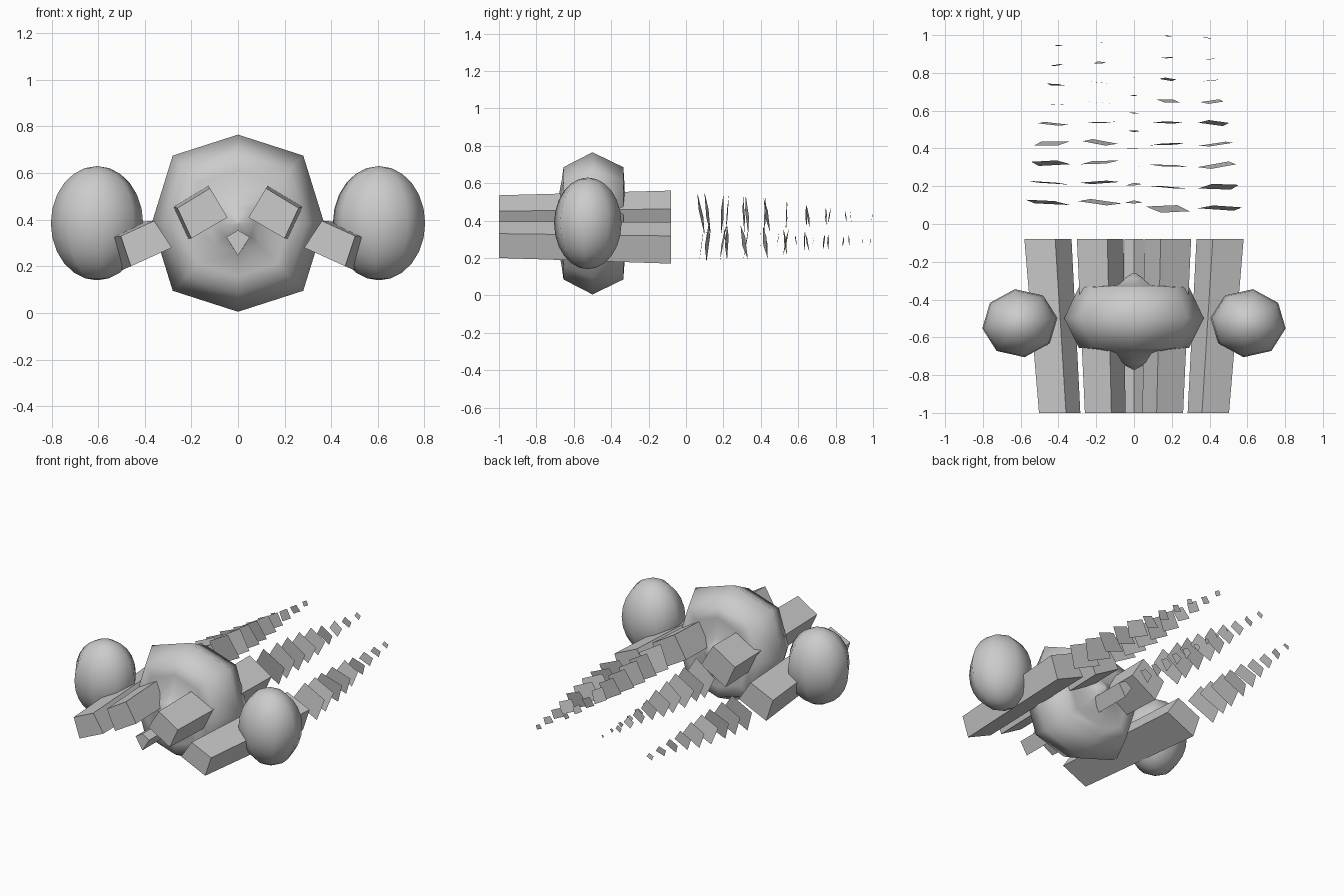
import bpy, bmesh, math, random
from mathutils import Vector, Matrix

if "Cube" in bpy.data.objects:
    bpy.data.objects.remove(bpy.data.objects["Cube"])

random.seed(4)


def make_object(name, verts, faces, smooth=None):
    mesh = bpy.data.meshes.new(name)
    mesh.from_pydata([tuple(v) for v in verts], [], faces)
    bm = bmesh.new()
    bm.from_mesh(mesh)
    if smooth is not None:
        bmesh.ops.recalc_face_normals(bm, faces=bm.faces)
    bm.to_mesh(mesh)
    bm.free()
    obj = bpy.data.objects.new(name, mesh)
    bpy.context.collection.objects.link(obj)
    if smooth is not None:
        bpy.ops.object.select_all(action='DESELECT')
        obj.select_set(True)
        bpy.context.view_layer.objects.active = obj
        bpy.ops.object.shade_smooth_by_angle(angle=math.radians(smooth))
    return obj


def loft(name, rings, smooth):
    # Closed skin through equal-length rings, capped at both ends
    n = len(rings[0])
    verts = [v for r in rings for v in r]
    faces = [(k * n + i, k * n + (i + 1) % n, (k + 1) * n + (i + 1) % n, (k + 1) * n + i)
             for k in range(len(rings) - 1) for i in range(n)]
    faces += [tuple(range(n))[::-1], tuple(range((len(rings) - 1) * n, len(rings) * n))]
    return make_object(name, verts, faces, smooth)


# Central body: eight-sided, with a soft peak at front and back
outline = [(0, .38), (.28, .29), (.37, 0), (.28, -.29),
           (0, -.38), (-.28, -.29), (-.37, 0), (-.28, .29)]
front = [(.02, -.27), (.2, -.235), (.33, -.185), (.6, -.165), (.79, -.155)]
back = [(.79, .165), (.6, .17), (.3, .175), (.15, .21), (.02, .24)]
loft("body", [[(x * t, -.5 + d, .385 + z * t) for x, z in outline]
              for t, d in front + [(1, 0)] + back], 80)

# Side pods
for side, label in ((-1, "left"), (1, "right")):
    bpy.ops.mesh.primitive_uv_sphere_add(segments=8, ring_count=12, radius=1,
                                         location=(side * .605, -.525, .385))
    pod = bpy.context.object
    pod.name = label + "_pod"
    pod.scale = (.2, .182, .245)
    pod.rotation_euler.z = -side * math.radians(8)
    bpy.ops.object.shade_smooth_by_angle(angle=math.radians(80))

# Four-sided tube sections: (section, back centre, back scale)
outer = [(.36, .395), (.503, .33), (.46, .2), (.284, .28)]
inner = [(.12, .535), (.26, .45), (.2, .32), (.045, .41)]
middle = [(0, .355), (.05, .325), (0, .245), (-.05, .325)]


def back_section(section, centre, scale):
    cx = sum(p[0] for p in section) / 4
    cz = sum(p[1] for p in section) / 4
    return [(centre[0] + (x - cx) * scale, centre[1] + (z - cz) * scale) for x, z in section]


outer_back = back_section(outer, (.465, .285), 1.14)
inner_back = back_section(inner, (.183, .438), 1.15)
middle_back = back_section(middle, (0, .312), 1.0)

scales = [1, .92, .88, .8, .7, .53, .4, .3, .2]


def engine(label, side, sec, sec_back, y0, y1, end):
    # Tube body
    loft(label + "_tube", [[(side * x, -1, z) for x, z in sec],
                           [(side * x, -.08, z) for x, z in sec_back]], 30)
    # Trail of shrinking, slightly tilted cards
    c0 = Vector((side * sum(p[0] for p in sec_back) / 4, 0,
                 sum(p[1] for p in sec_back) / 4))
    verts, faces = [], []
    for i, s in enumerate(scales):
        f = i / 8
        centre = c0.lerp(Vector((side * end[0], 0, end[1])), f)
        centre.y = y0 + (y1 - y0) * f
        tilt = (Matrix.Rotation(random.uniform(-.2, .2), 3, 'X')
                @ Matrix.Rotation(random.uniform(-.12, .12), 3, 'Z'))
        base = len(verts)
        for x, z in sec_back:
            verts.append(centre + tilt @ (Vector((side * x, 0, z)) - c0) * s * .94)
        faces.append((base, base + 1, base + 2, base + 3))
    make_object(label + "_trail", verts, faces)


engine("left_outer", -1, outer, outer_back, .115, .945, (.40, .29))
engine("left_inner", -1, inner, inner_back, .115, .96, (.18, .42))
engine("centre", 1, middle, middle_back, .115, .87, (0, .29))
engine("right_inner", 1, inner, inner_back, .08, .995, (.18, .42))
engine("right_outer", 1, outer, outer_back, .085, .985, (.39, .29))
